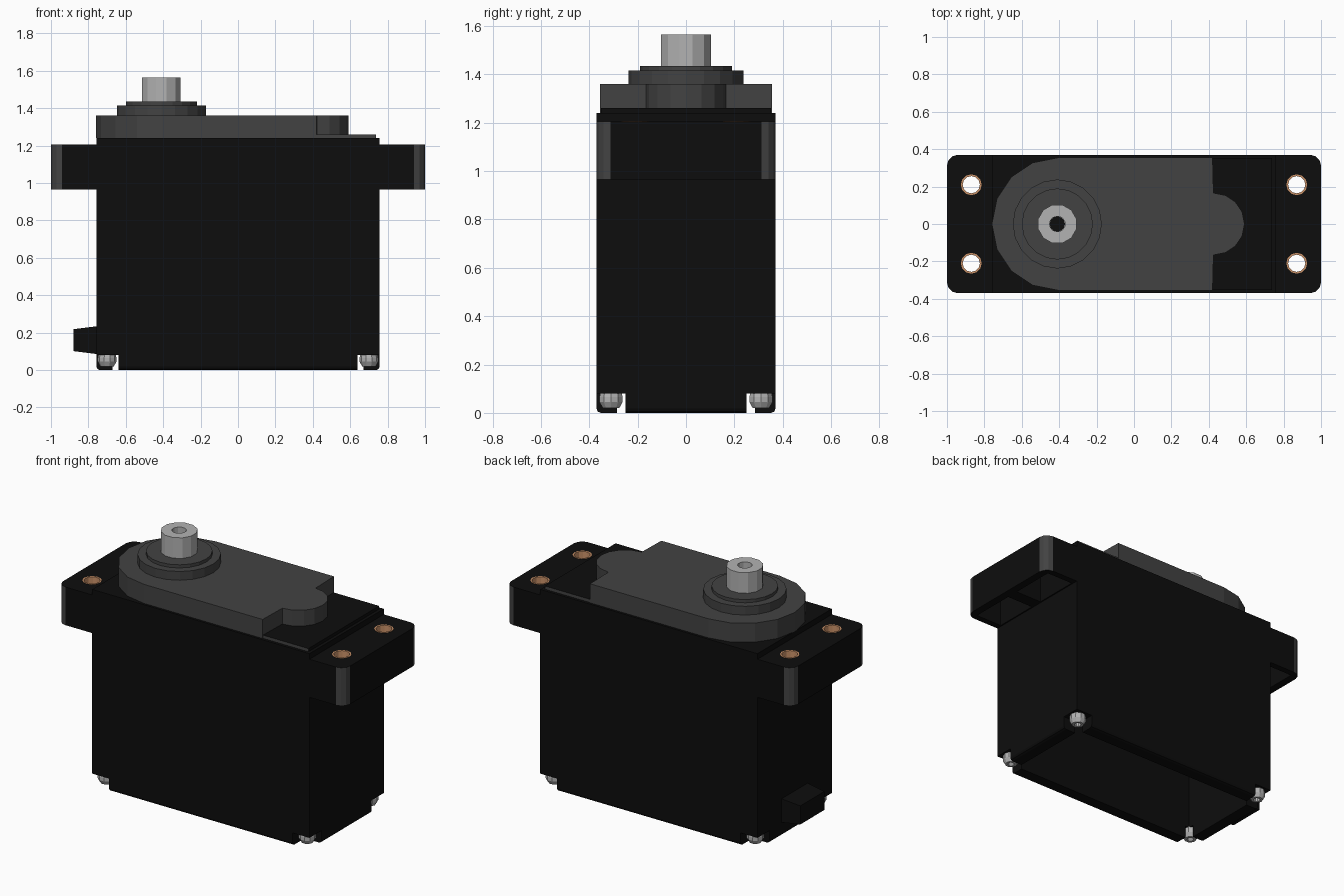
import bpy, bmesh, math
from mathutils import Matrix

cube = bpy.data.objects.get("Cube")
if cube:
    bpy.data.objects.remove(cube, do_unlink=True)


def material(name, rgb, rough=0.6):
    m = bpy.data.materials.new(name)
    m.use_nodes = True
    m.diffuse_color = (*rgb, 1)
    bsdf = m.node_tree.nodes["Principled BSDF"]
    bsdf.inputs["Base Color"].default_value = (*rgb, 1)
    bsdf.inputs["Roughness"].default_value = rough
    return m


BLACK = material("black plastic", (0.004, 0.004, 0.004))
GREY = material("dark grey plastic", (0.055, 0.055, 0.055))
STEEL = material("light steel", (0.45, 0.45, 0.45))
COPPER = material("copper", (0.60, 0.29, 0.14))


def finish(name, bm, *mats):
    bmesh.ops.recalc_face_normals(bm, faces=bm.faces)
    me = bpy.data.meshes.new(name)
    bm.to_mesh(me)
    bm.free()
    for m in mats:
        me.materials.append(m)
    ob = bpy.data.objects.new(name, me)
    bpy.context.collection.objects.link(ob)
    return ob


def prism(name, pts, z0, z1, *mats):
    """Extrude a flat outline from z0 to z1."""
    bm = bmesh.new()
    face = bm.faces.new([bm.verts.new((x, y, z0)) for x, y in pts])
    top = bmesh.ops.extrude_face_region(bm, geom=[face])["geom"]
    for v in top:
        if isinstance(v, bmesh.types.BMVert):
            v.co.z = z1
    return finish(name, bm, *mats)


def box(name, x0, x1, y0, y1, z0, z1, *mats):
    return prism(name, [(x0, y0), (x1, y0), (x1, y1), (x0, y1)], z0, z1, *mats)


def arc(cx, cy, r, a0, a1, n):
    return [(cx + r * math.cos(math.radians(a0 + (a1 - a0) * i / n)),
             cy + r * math.sin(math.radians(a0 + (a1 - a0) * i / n))) for i in range(n + 1)]


def lathe(name, profile, x, y, n, mat, closed=False, turn=0.0):
    """Spin (radius, z) points around a vertical axis; radius 0 closes a cap."""
    bm = bmesh.new()
    rings = []
    for r, z in profile:
        count = n if r > 0 else 1
        rings.append([bm.verts.new((x + r * math.cos(2 * math.pi * i / n + turn),
                                    y + r * math.sin(2 * math.pi * i / n + turn), z))
                      for i in range(count)])
    pairs = list(zip(rings, rings[1:])) + ([(rings[-1], rings[0])] if closed else [])
    for a, b in pairs:
        for i in range(n):
            j = (i + 1) % n
            quad = [a[i % len(a)], a[j % len(a)], b[j % len(b)], b[i % len(b)]]
            bm.faces.new(list(dict.fromkeys(quad)))
    return finish(name, bm, mat)


def cut(target, cutters):
    """Subtract each cutter, then discard it."""
    bpy.context.view_layer.objects.active = target
    for c in cutters:
        c.hide_render = True
        mod = target.modifiers.new("cut", 'BOOLEAN')
        mod.operation, mod.solver, mod.object = 'DIFFERENCE', 'EXACT', c
        bpy.ops.object.modifier_apply(modifier=mod.name)
        bpy.data.objects.remove(c, do_unlink=True)


SIGNS = [(sx, sy) for sx in (-1, 1) for sy in (-1, 1)]

# Case: thick-walled box, open underneath, softened bottom rim
case = box("case", -0.757, 0.757, -0.37, 0.37, 0, 1.24, BLACK)
bm = bmesh.new()
bm.from_mesh(case.data)
rim = [e for e in bm.edges if all(v.co.z < 0.01 for v in e.verts)]
bmesh.ops.bevel(bm, geom=rim, offset=0.018, segments=2, profile=0.5, affect='EDGES')
bm.to_mesh(case.data)
bm.free()
cutters = [box("cavity_cutter", -0.67, 0.67, -0.285, 0.285, -0.1, 1.15, BLACK)]
for sx, sy in SIGNS:
    xs, ys = sorted((sx * 0.64, sx * 0.9)), sorted((sy * 0.25, sy * 0.5))
    cutters.append(box("notch_cutter", *xs, *ys, -0.1, 0.08, BLACK))
cut(case, cutters)

# Mounting lugs: rounded outer corners, pockets below, screw holes through
for side, s in (("left", 1), ("right", -1)):
    pts = [(0.75, -0.37)] + arc(0.942, -0.312, 0.058, -90, 0, 3) \
        + arc(0.942, 0.312, 0.058, 0, 90, 3) + [(0.75, 0.37)]
    lug = prism(side + "_lug", [(s * x, y) for x, y in pts], 0.965, 1.205, BLACK, GREY)
    cutters = []
    for sy in (-1, 1):
        xs, ys = sorted((s * 0.765, s * 0.95)), sorted((sy * 0.04, sy * 0.33))
        cutters.append(box("pocket_cutter", *xs, *ys, 0.9, 1.14, BLACK))
        cutters.append(lathe("hole_cutter", [(0, 1.0), (0.055, 1.0), (0.055, 1.3), (0, 1.3)],
                             s * 0.87, sy * 0.21, 12, BLACK))
    cut(lug, cutters)
    # Rounded corner strips are grey
    for p in lug.data.polygons:
        n, c = p.normal, p.center
        corner = abs(c.x) > 0.94 and abs(c.y) > 0.31 and abs(n.z) < 0.1
        p.material_index = int(corner and abs(n.x) > 0.1 and abs(n.y) > 0.1)
    # Copper eyelets lining the holes
    for sy, end in ((-1, "front"), (1, "back")):
        lathe(f"{side}_{end}_eyelet", [(0.056, 1.14), (0.046, 1.14), (0.046, 1.207), (0.056, 1.207)],
              s * 0.87, sy * 0.21, 12, COPPER, closed=True)

# Thin lid plate with grey long edges
lid = box("lid_plate", -0.42, 0.737, -0.352, 0.352, 1.235, 1.26, BLACK, GREY)
for p in lid.data.polygons:
    p.material_index = int(abs(p.normal.y) > 0.9)

# Gear cover: round end, straight body and a small round tab
outline = arc(-0.405, 0, 0.355, 90, 270, 8) + [(0.42, -0.355)] \
    + arc(0.425, 0, 0.166, -90, 90, 8) + [(0.42, 0.355)]
prism("gear_cover", outline, 1.24, 1.36, GREY)

# Stepped bearing collar
lathe("bearing_collar", [(0, 1.35), (0.238, 1.35), (0.238, 1.415), (0.19, 1.415),
                         (0.19, 1.435), (0, 1.435)], -0.41, 0, 20, GREY)

# Output shaft with a bored centre
lathe("output_shaft", [(0, 1.43), (0.106, 1.43), (0.106, 1.565), (0.042, 1.565),
                       (0.042, 1.47), (0, 1.47)], -0.41, 0, 12, STEEL, turn=math.radians(15))
lathe("shaft_bore_floor", [(0, 1.468), (0.041, 1.468), (0.041, 1.476), (0, 1.476)],
      -0.41, 0, 12, BLACK)

# Cable strain relief: tapered block on the right end
bm = bmesh.new()
bmesh.ops.create_cube(bm, size=1, matrix=Matrix.Translation((-0.815, 0, 0.16))
                      @ Matrix.Diagonal((0.13, 0.26, 0.15, 1)))
for v in bm.verts:
    if v.co.x < -0.82:
        v.co.y *= 0.92
        v.co.z = 0.16 + (v.co.z - 0.16) * 0.78
finish("cable_relief", bm, BLACK)

# Case screws with socketed heads facing down
for sx, sy in SIGNS:
    name = f"{'left' if sx > 0 else 'right'}_{'back' if sy > 0 else 'front'}_screw"
    lathe(name, [(0, 0.085), (0.046, 0.085), (0.05, 0.065), (0.05, 0.045), (0.036, 0.02),
                 (0.02, 0.02), (0.02, 0.045), (0, 0.045)], sx * 0.70, sy * 0.31, 10, STEEL)
